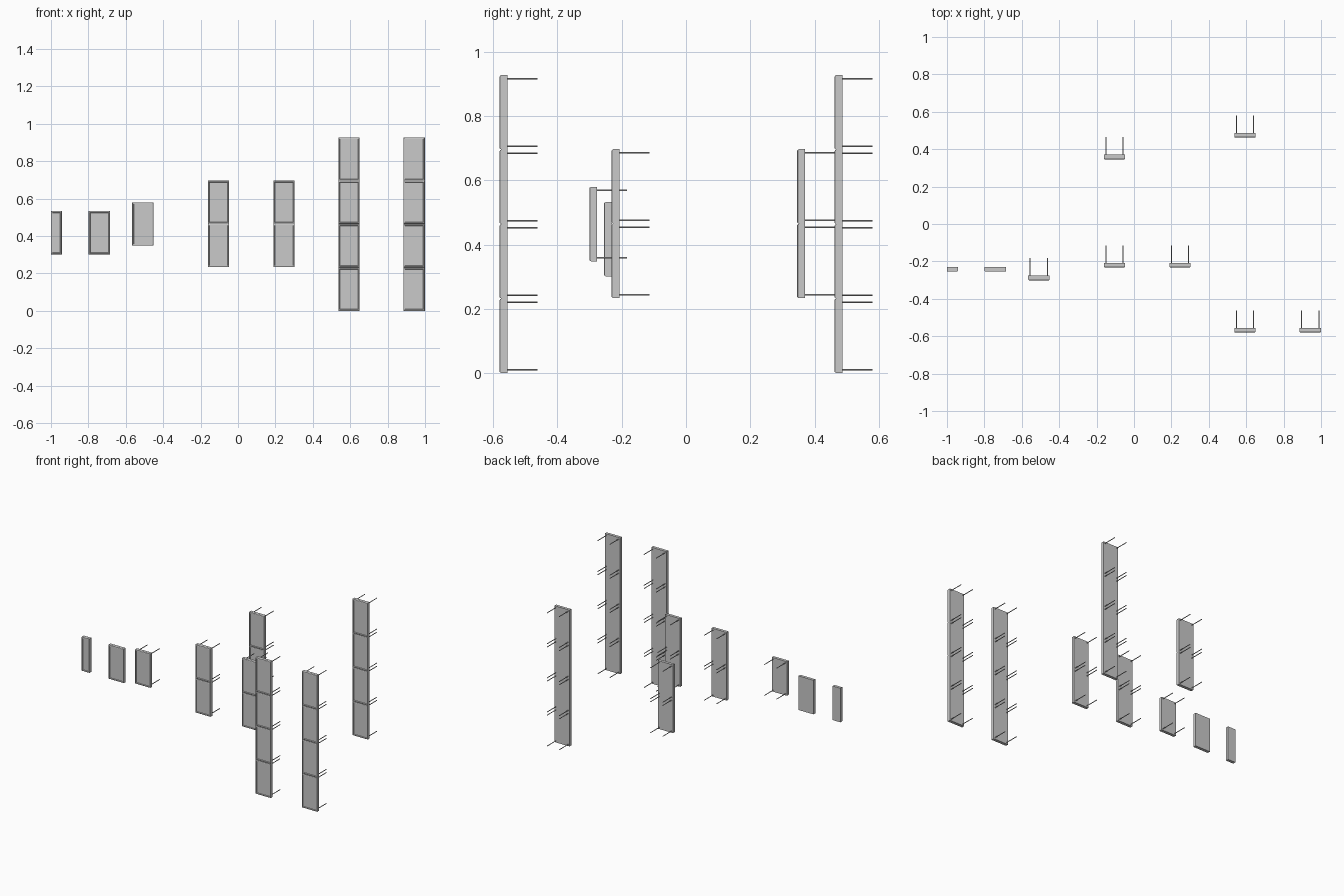
import bpy, bmesh
from mathutils import Vector

if "Cube" in bpy.data.objects:
    bpy.data.objects.remove(bpy.data.objects["Cube"])

WIDTH, DEPTH, UNIT = 0.114, 0.0245, 0.2318   # one facade unit
RELIEF = 0.005                               # raised front rim
PIN_LEN, PIN_R, PIN_IN = 0.118, 0.0026, 0.0108

grey = bpy.data.materials.new("panel grey")
grey.diffuse_color = (0.59, 0.59, 0.59, 1)
grey.use_nodes = True
grey.node_tree.nodes["Principled BSDF"].inputs["Base Color"].default_value = grey.diffuse_color


def finish(bm, name):
    bmesh.ops.recalc_face_normals(bm, faces=bm.faces[:])
    mesh = bpy.data.meshes.new(name)
    bm.to_mesh(mesh)
    bm.free()
    mesh.materials.append(grey)
    obj = bpy.data.objects.new(name, mesh)
    bpy.context.collection.objects.link(obj)
    return obj


def box(name, lo, hi):
    bm = bmesh.new()
    bmesh.ops.create_cube(bm, size=1)
    lo, hi = Vector(lo), Vector(hi)
    for v in bm.verts:
        v.co = (lo + hi) / 2 + v.co * (hi - lo)
    return finish(bm, name)


def front_rim(name, x0, x1, y, z0, z1):
    """Picture-frame rim: nested rectangles joined into a relief."""
    # (inset from the unit edge, depth behind the front plane)
    profile = [(0, RELIEF), (0.001, 0.002), (0.004, 0), (0.007, 0),
               (0.009, 0.004)]
    bm = bmesh.new()
    loops = []
    for inset, back in profile:
        loops.append([bm.verts.new((x, y + back, z)) for x, z in
                      ((x0 + inset, z0 + inset), (x1 - inset, z0 + inset),
                       (x1 - inset, z1 - inset), (x0 + inset, z1 - inset))])
    for a, b in zip(loops, loops[1:]):
        for i in range(4):
            j = (i + 1) % 4
            bm.faces.new((a[i], a[j], b[j], b[i]))
    bm.faces.new(loops[-1])      # recessed centre face
    bm.faces.new(loops[0])       # closes against the slab
    finish(bm, name)


def pin(name, x, y0, y1, z):
    bm = bmesh.new()
    bmesh.ops.create_cone(bm, cap_ends=True, segments=8, radius1=PIN_R,
                          radius2=PIN_R, depth=y1 - y0)
    for v in bm.verts:
        v.co = (x + v.co.x, (y0 + y1) / 2 + v.co.z, z + v.co.y)
    finish(bm, name)


def panel(name, x, y, z, units, width=WIDTH, pins=True):
    """Stack of units; x, y, z is the left, front, bottom corner."""
    x1 = x + width
    box(name + "_slab", (x, y + RELIEF, z), (x1, y + DEPTH, z + units * UNIT))
    for k in range(units):
        z0, z1 = z + k * UNIT, z + (k + 1) * UNIT
        front_rim(f"{name}_rim_{k}", x, x1, y, z0 + 0.0008, z1 - 0.0008)
        if pins:
            for px in (x + PIN_IN, x1 - PIN_IN):
                for pz in (z0 + PIN_IN, z1 - PIN_IN):
                    pin(f"{name}_anchor_pin", px, y + DEPTH - 0.003,
                        y + PIN_LEN, pz)


# Single units
panel("half_panel", -1.0, -0.255, 0.301, 1, width=0.058, pins=False)
panel("plain_panel", -0.798, -0.255, 0.301, 1, pins=False)
panel("pinned_panel", -0.566, -0.301, 0.348, 1)

# Double stacks
for i, (x, y) in enumerate(((-0.161, -0.232), (0.189, -0.232), (-0.161, 0.346))):
    panel(f"double_panel_{i}", x, y, 0.233, 2)

# Four-high stacks
for i, (x, y) in enumerate(((0.536, -0.580), (0.885, -0.580), (0.536, 0.462))):
    panel(f"tall_panel_{i}", x, y, 0.0, 4)
